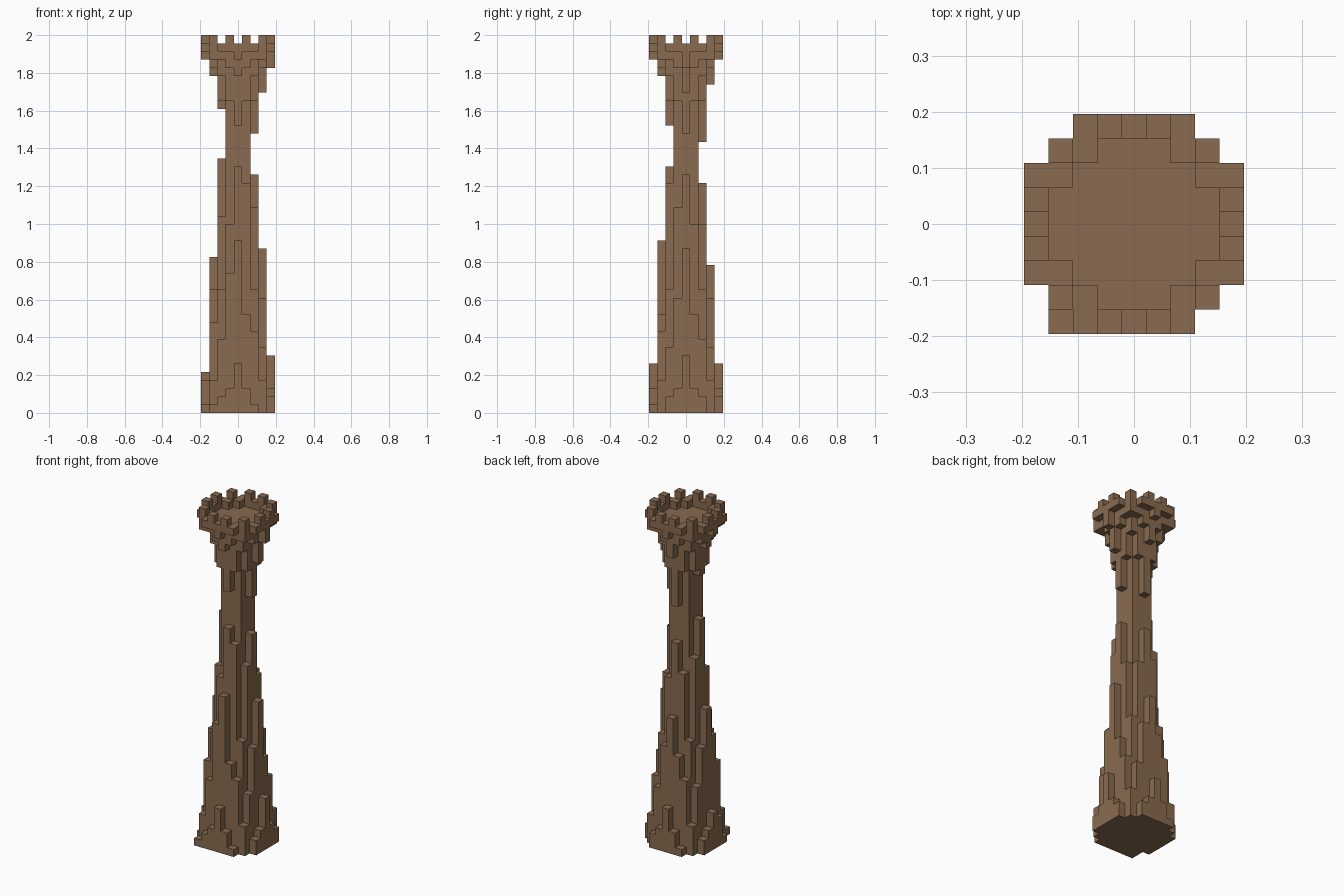
import bpy
import bmesh
from mathutils import Vector

old = bpy.data.objects.get("Cube")
if old:
    bpy.data.objects.remove(old, do_unlink=True)

LEVELS = 46
UNIT = 2 / LEVELS
FLOOR, PARAPET = LEVELS - 2, LEVELS - 1

mat = bpy.data.materials.new("weathered brown")
mat.use_nodes = True
brown = (0.25, 0.145, 0.08, 1)
mat.diffuse_color = brown
mat.node_tree.nodes["Principled BSDF"].inputs["Base Color"].default_value = brown

# Column tops of the flared base: per side, rings from inner to outer
ROOTS = {
    "front": ([23, 30, 28], [9, 17, 21, 12, 10], [2, 3, 6, 3, 1]),
    "right": ([25, 29, 23], [8, 14, 20, 12, 9], [2, 3, 7, 3, 2]),
    "back": ([24, 28, 23], [10, 13, 18, 14, 8], [1, 3, 6, 3, 2]),
    "left": ([24, 31, 26], [11, 15, 19, 14, 9], [1, 4, 5, 3, 2]),
}
# Lowest level of the middle corbel on each side, inner to outer
CORBELS = {"front": (35, 41, 43), "right": (34, 39, 42),
           "back": (33, 40, 43), "left": (37, 41, 43)}


def side_cell(side, along, ring):
    return {"front": (along, -ring), "back": (along, ring),
            "right": (ring, along), "left": (-ring, along)}[side]


def column(cells, xy, low, high):
    cells.update((xy[0], xy[1], z) for z in range(low, high))


def rim_top(x, y):
    """Alternating merlons around a parapet, with a sunken floor inside."""
    a, b = sorted((abs(x), abs(y)))
    if b == 4:
        return LEVELS if a == 1 else PARAPET
    if b == 3 and a >= 2:
        return LEVELS if a == 3 else PARAPET
    return FLOOR


shaft, base, crown = set(), set(), set()

# Square shaft
for x in range(-1, 2):
    for y in range(-1, 2):
        column(shaft, (x, y), 0, FLOOR)

# Stepped base and crown on the four sides
for side, rings in ROOTS.items():
    for i, heights in enumerate(rings):
        ring, half = i + 2, len(heights) // 2
        slope = ((38, 38), (42, 43), (44, 44))[i]
        for k, height in enumerate(heights):
            along = k - half
            xy = side_cell(side, along, ring)
            low = slope[abs(along) - 1] if along else CORBELS[side][i]
            column(base, xy, 0, height)
            column(crown, xy, low, rim_top(*xy))

# Diagonal corners
for sx in (-1, 1):
    for sy in (-1, 1):
        for ring, height, low in ((2, 15, 41), (3, 4, 43)):
            xy = (sx * ring, sy * ring)
            column(base, xy, 0, height)
            column(crown, xy, low, rim_top(*xy))
column(base, (-3, -4), 0, 1)

solid = shaft | base | crown
AXES = [Vector(v) for v in ((1, 0, 0), (0, 1, 0), (0, 0, 1))]


def build(name, cells):
    """Make the outward faces of a group of blocks."""
    bm = bmesh.new()
    verts = {}

    def vert(p):
        key = tuple(round(c * 2) for c in p)
        if key not in verts:
            verts[key] = bm.verts.new(p * UNIT)
        return verts[key]

    for cell in sorted(cells):
        centre = Vector(cell) + Vector((0, 0, 0.5))
        for i in range(3):
            for sign in (-1, 1):
                normal = AXES[i] * sign
                beside = tuple(int(c) for c in Vector(cell) + normal)
                if beside in solid:
                    continue
                u = AXES[(i + 1) % 3] / 2
                v = AXES[(i + 2) % 3] / 2 * sign
                mid = centre + normal / 2
                bm.faces.new([vert(mid + p) for p in (-u - v, u - v, u + v, v - u)])
    bmesh.ops.dissolve_limit(bm, angle_limit=0.01, verts=bm.verts[:], edges=bm.edges[:])
    mesh = bpy.data.meshes.new(name)
    bm.to_mesh(mesh)
    bm.free()
    mesh.materials.append(mat)
    bpy.context.collection.objects.link(bpy.data.objects.new(name, mesh))


build("shaft", shaft)
build("flared_base", base)
build("battlement_crown", crown)
